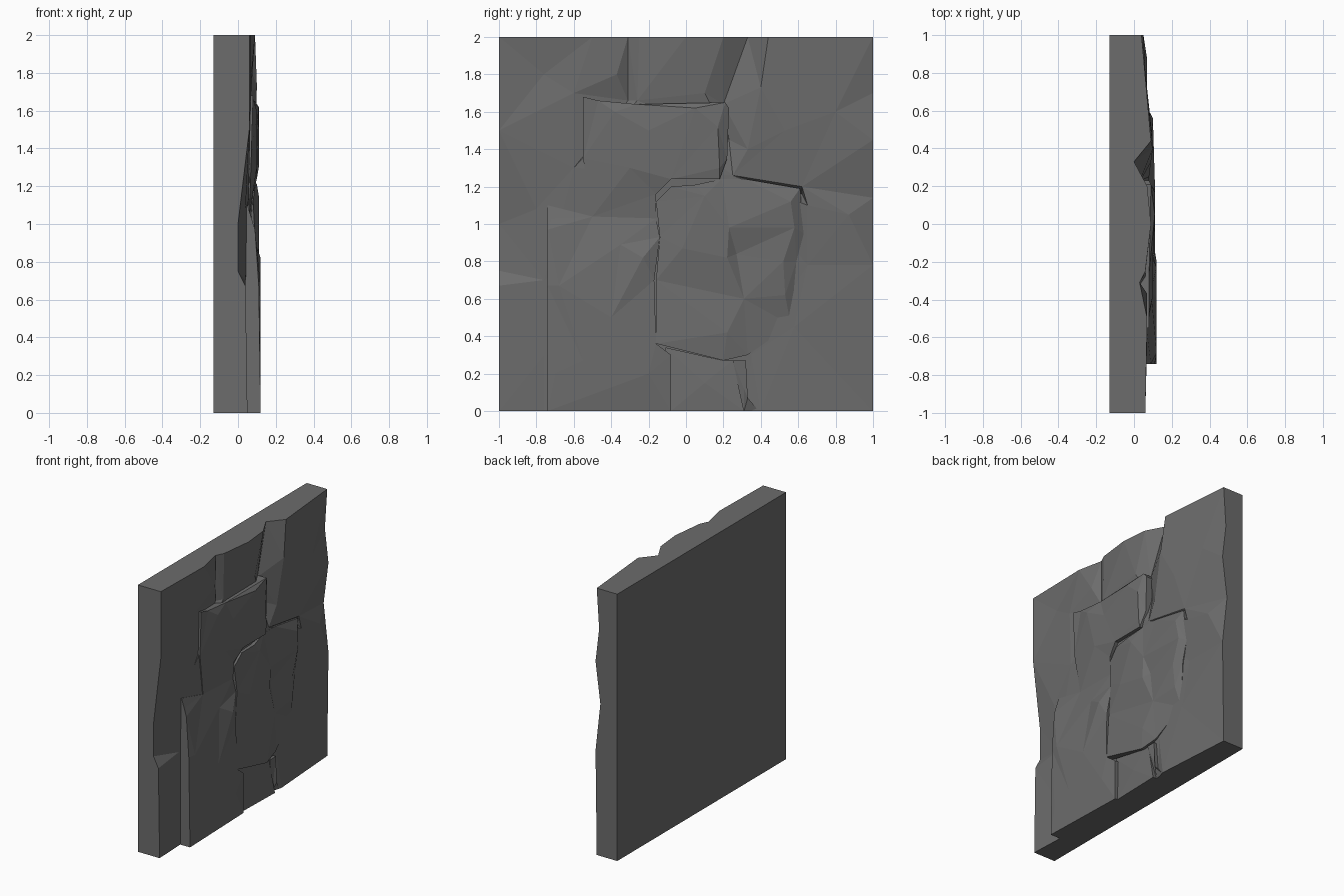
import bpy
import bmesh
from mathutils import Vector
from mathutils.geometry import delaunay_2d_cdt

cube = bpy.data.objects.get("Cube")
if cube:
    bpy.data.objects.remove(cube, do_unlink=True)

stone = bpy.data.materials.new("grey stone")
stone.use_nodes = True
stone.diffuse_color = (0.15, 0.15, 0.15, 1)
shader = next(n for n in stone.node_tree.nodes if n.type == 'BSDF_PRINCIPLED')
shader.inputs["Base Color"].default_value = stone.diffuse_color
shader.inputs["Roughness"].default_value = 0.9


def rock(name, outline, inner, back=-0.06, creases=()):
    """Faceted slab facing +x: points are (y, z, depth), the outline runs
    around the rim, and the rim is carried straight back to a flat rear."""
    points = list(outline) + list(inner)
    count = len(outline)
    edges = [(i, (i + 1) % count) for i in range(count)]
    edges += [(points.index(a), points.index(b)) for a, b in creases]
    flat = [Vector((y, z)) for y, z, depth in points]
    coords, _, faces, origins, _, _ = delaunay_2d_cdt(flat, edges, [], 1, 1e-5)
    bm = bmesh.new()
    verts = []
    for place, source in zip(coords, origins):
        depth = points[source[0]][2] if source else inner[0][2]
        verts.append(bm.verts.new((depth, place.x, place.y)))
    for face in faces:
        bm.faces.new([verts[i] for i in face])
    # Side walls and rear
    rim = [e for e in bm.edges if e.is_boundary]
    walls = bmesh.ops.extrude_edge_only(bm, edges=rim)["geom"]
    for item in walls:
        if isinstance(item, bmesh.types.BMVert):
            item.co.x = back
    loose = [e for e in bm.edges if e.is_boundary]
    bmesh.ops.contextual_create(bm, geom=loose)
    bmesh.ops.recalc_face_normals(bm, faces=bm.faces)
    mesh = bpy.data.meshes.new(name)
    bm.to_mesh(mesh)
    bm.free()
    mesh.materials.append(stone)
    obj = bpy.data.objects.new(name, mesh)
    bpy.context.collection.objects.link(obj)
    return obj


# Backing wall: rim listed edge by edge, with the uneven ground between rocks
bottom_edge = [(-1, 0, .05), (-.76, 0, .04), (.33, 0, .06), (.4, 0, .08)]
left_edge = [(1, 0, .04), (1, .78, .05), (1, 1.14, .01), (1, 1.45, .05), (1, 1.7, .02)]
top_edge = [(1, 2, .04), (.44, 2, .09), (.33, 2, 0), (.2, 2, .07), (0, 2, .09),
            (-.25, 2, .06), (-.31, 2, .03), (-.5, 2, .07)]
right_edge = [(-1, 2, .06), (-1, 1.5, .06), (-1, 1, 0), (-1, .75, 0), (-1, .67, .04)]
notch_foot, gap_foot = (-.31, 1.66, .03), (.2, 1.64, .02)
ridge_top, ridge_mid, ridge_foot = (.4, 1.73, .1), (.53, 1.5, .09), (.25, 1.26, .08)
ground = [
    notch_foot, gap_foot, ridge_top, ridge_mid, ridge_foot,
    (-.37, 1.8, .07), (-.26, 1.66, .06), (-.6, 1.7, .07), (-.76, 1.8, .05),
    (-.6, 1.3, .06), (-.8, 1.08, .04), (-.76, .7, .04), (-.76, .3, .04),
    (.1, 1.7, .07), (.23, 1.45, .03), (.33, 1.4, .09), (.8, 1.6, .06),
    (.62, 1.2, .07), (.62, 1.16, .02), (.65, 1.1, .07), (.87, 1.05, .07),
    (.65, .78, .05), (.58, .45, .06), (.35, .3, .07),
]
rock("backing_wall", bottom_edge + left_edge + top_edge + right_edge, ground, -.13,
     [((.33, 2, 0), gap_foot), ((-.31, 2, .03), notch_foot),
      (ridge_top, ridge_mid), (ridge_mid, ridge_foot)])

# Upper rock
rock("upper_rock",
     [(-.55, 1.68, .08), (-.47, 1.66, .08), (-.26, 1.64, .08), (.21, 1.65, .09),
      (.23, 1.62, .08), (.22, 1.35, .08), (.18, 1.24, .1), (-.08, 1.24, .1),
      (-.16, 1.16, .08), (-.16, 1.03, .07), (-.5, 1.04, .06), (-.55, 1.35, .07)],
     [(-.38, 1.6, .1), (-.2, 1.5, .1), (.05, 1.62, .11), (.17, 1.52, .11),
      (.18, 1.3, .11), (-.3, 1.3, .1)])

# Lower rock with a sloping ledge along its top
rock("lower_rock",
     [(-.74, 0, .12), (-.08, 0, .1), (-.08, .3, .1), (-.16, .36, .11),
      (-.17, .7, .1), (-.14, .93, .08), (-.16, 1.03, .07), (-.5, 1.04, .06),
      (-.74, 1.1, .05), (-.74, .97, .09), (-.74, .67, .11)],
     [(-.72, 1.03, .07), (-.35, .89, .09), (-.23, .82, .12), (-.68, .67, .12),
      (-.4, .5, .12), (-.7, .2, .12), (-.55, .27, .12), (-.2, .2, .12)])

# Centre rock, with a step running down its face
rock("centre_rock",
     [(-.16, 1.12, .08), (-.08, 1.2, .09), (.05, 1.21, .1), (.19, 1.24, .08),
      (.32, 1.24, .08), (.61, 1.19, .07), (.63, .95, .06), (.59, .8, .06),
      (.56, .46, .05), (.33, .3, .08), (.2, .27, .1), (-.16, .36, .11),
      (-.16, .7, .09), (-.14, .93, .09)],
     [(.1, 1.15, .11), (.56, 1.12, .1), (.58, .98, .09), (.52, .8, .09),
      (.23, .98, .11), (.22, .82, .11), (.27, .84, .08), (.31, .6, .09),
      (-.02, .87, .11), (.53, .62, .08), (.22, .42, .11)])

# Recessed foot stone and the sliver beside it
rock("foot_stone",
     [(-.08, 0, .08), (.31, 0, .09), (.25, .27, .08), (.2, .27, .08), (-.11, .34, .07)],
     [(.1, .15, .09)])
rock("foot_sliver",
     [(.31, 0, .06), (.39, 0, .07), (.33, .07, .09), (.32, .27, .09), (.25, .27, .09)],
     [(.31, .12, .08)])
